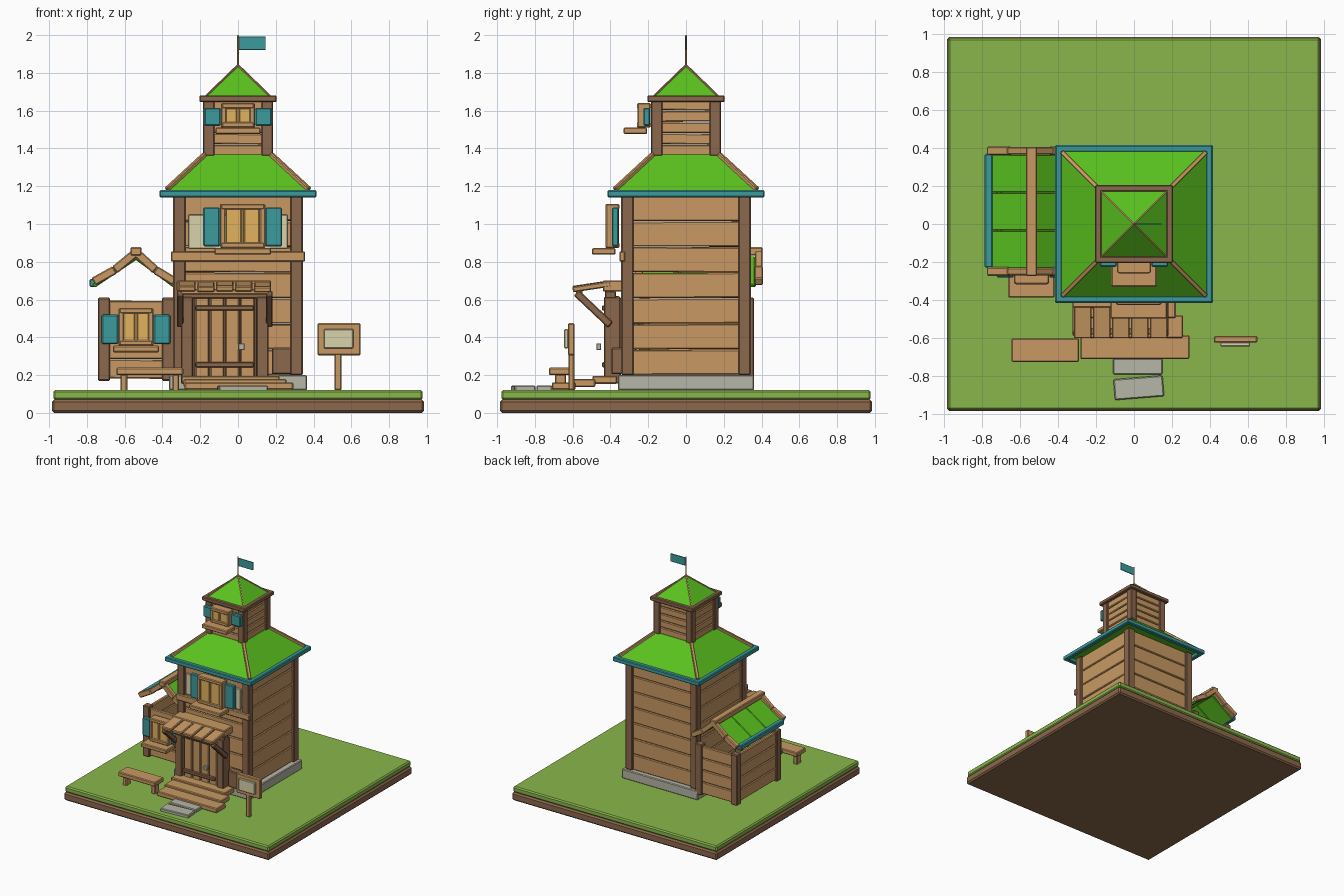
import bpy, bmesh, math, random
from mathutils import Vector, Matrix

random.seed(4)
cube = bpy.data.objects.get("Cube")
if cube:
    bpy.data.objects.remove(cube, do_unlink=True)


def material(name, red, green, blue):
    m = bpy.data.materials.new(name)
    m.use_nodes = True
    colour = [(c / 255) ** 2.2 for c in (red, green, blue)] + [1]
    m.diffuse_color = colour
    m.node_tree.nodes["Principled BSDF"].inputs["Base Color"].default_value = colour
    return m


GRASS = material("grass green", 136, 181, 77)
ROOF = material("roof green", 91, 194, 36)
TEAL = material("teal paint", 63, 154, 156)
TAN = material("tan plank", 199, 152, 99)
BROWN = material("brown timber", 139, 104, 77)
STONE = material("grey stone", 180, 180, 166)
AMBER = material("amber glass", 225, 178, 95)
CREAM = material("pale panel", 216, 209, 170)


def add_mesh(name, bm, mat):
    mesh = bpy.data.meshes.new(name)
    bm.to_mesh(mesh)
    bm.free()
    mesh.materials.append(mat)
    obj = bpy.data.objects.new(name, mesh)
    bpy.context.collection.objects.link(obj)
    return obj


def box(name, centre, size, mat, turn=None, bevel=0.006):
    bm = bmesh.new()
    bmesh.ops.create_cube(bm, size=1)
    bmesh.ops.scale(bm, vec=size, verts=bm.verts)
    obj = add_mesh(name, bm, mat)
    obj.matrix_world = Matrix.Translation(centre) @ (turn or Matrix()).to_4x4()
    mod = obj.modifiers.new("soft edge", 'BEVEL')
    mod.width = min(bevel, min(size) * 0.2)
    mod.segments = 1


def beam(name, a, b, width, height, mat):
    a, b = Vector(a), Vector(b)
    turn = (b - a).to_track_quat('X', 'Z').to_matrix()
    box(name, (a + b) / 2, ((b - a).length, width, height), mat, turn)


def plank_wall(name, a, b, low, high, count, thick=0.03):
    # Horizontal planks with narrow, slightly crooked gaps
    step = (high - low) / count
    for i in range(count):
        z = low + step * (i + 0.5)
        tilt = random.uniform(-0.002, 0.002)
        beam(name, (*a, z - tilt), (*b, z + tilt), thick, step - 0.003, TAN)


def pyramid(name, low_half, top_half, low, high):
    bm = bmesh.new()
    bmesh.ops.create_cone(bm, cap_ends=True, segments=4, depth=high - low,
                          radius1=low_half * math.sqrt(2), radius2=top_half * math.sqrt(2))
    bmesh.ops.rotate(bm, verts=bm.verts, matrix=Matrix.Rotation(math.pi / 4, 3, 'Z'))
    bmesh.ops.translate(bm, verts=bm.verts, vec=(0, 0, (low + high) / 2))
    bmesh.ops.remove_doubles(bm, verts=bm.verts, dist=0.0001)
    add_mesh(name, bm, ROOF)


def window(name, x, wall, low, w, h, shutter_h):
    mid = low + h / 2
    front = wall - 0.045
    for s in (-1, 1):
        box(name + "_stile", (x + s * (w / 2 - 0.015), front, mid), (0.03, 0.07, h), TAN)
        box(name + "_pane", (x + s * w * 0.2, front - 0.02, mid), (w * 0.34, 0.02, h - 0.05), AMBER)
        box(name + "_shutter", (x + s * (w / 2 + 0.045), wall - 0.03, low + 0.01 + shutter_h / 2),
            (0.088, 0.035, shutter_h), TEAL)
    box(name + "_mullion", (x, front, mid), (0.016, 0.064, h), TAN)
    for z in (low + 0.015, low + h - 0.015):
        box(name + "_rail", (x, front, z), (w - 0.01, 0.075, 0.03), TAN)
    box(name + "_sill", (x, wall - 0.09, low - 0.017), (w + 0.06, 0.125, 0.035), TAN)


def square_tower(name, post_at, post_w, low, high, count):
    # Four corner posts and four plank walls
    for sx, sy in ((-1, -1), (1, -1), (1, 1), (-1, 1)):
        box(name + "_post", (sx * post_at, sy * post_at, (low + high) / 2),
            (post_w, post_w, high - low), BROWN)
    for s in (-1, 1):
        side = s * post_at
        plank_wall(name + "_plank", (-post_at, side), (post_at, side), low, high, count)
        plank_wall(name + "_plank", (side, -post_at), (side, post_at), low, high, count)


def eave_and_hips(name, half, z, w, trim, hip, hip_low, hip_high, top_half, hip_w):
    for s in (-1, 1):
        beam(name + "_eave", (-half - w / 2, s * half, z), (half + w / 2, s * half, z), w, w, trim)
        beam(name + "_eave", (s * half, -half, z), (s * half, half, z), w, w, trim)
        for t in (-1, 1):
            beam(name + "_hip", (s * (half - w / 2), t * (half - w / 2), hip_low),
                 (s * top_half, t * top_half, hip_high), hip_w, hip_w, hip)


# Ground
box("earth_slab", (0, 0, 0.035), (1.97, 1.97, 0.07), BROWN, bevel=0.012)
box("grass_slab", (0, 0, 0.095), (1.956, 1.956, 0.05), GRASS, bevel=0.01)
box("stone_footing", (0, 0, 0.16), (0.73, 0.72, 0.08), STONE)

# Main tower and its roof
square_tower("tower", 0.31, 0.066, 0.2, 1.15, 7)
pyramid("tower_roof", 0.388, 0.175, 1.17, 1.368)
eave_and_hips("tower_roof", 0.396, 1.16, 0.038, TEAL, TAN, 1.182, 1.368, 0.175, 0.026)
box("front_band", (0, -0.337, 0.828), (0.71, 0.03, 0.055), TAN)
box("window_backing", (0, -0.334, 0.96), (0.525, 0.02, 0.18), CREAM)
window("tower_window", 0.025, -0.345, 0.872, 0.24, 0.235, 0.205)

# Upper turret, roof and flag
square_tower("turret", 0.155, 0.06, 1.36, 1.66, 5)
pyramid("turret_roof", 0.178, 0, 1.67, 1.84)
eave_and_hips("turret_roof", 0.188, 1.663, 0.034, BROWN, TAN, 1.675, 1.84, 0, 0.011)
window("turret_window", 0, -0.178, 1.51, 0.18, 0.13, 0.095)
box("flag_pole", (0, 0, 1.91), (0.009, 0.009, 0.18), TAN)
box("flag", (0.075, 0, 1.957), (0.142, 0.006, 0.07), TEAL)

# Side annex
left, right, front, back = -0.71, -0.37, -0.22, 0.33
for x in (left, right):
    for y in (front, back):
        box("annex_post", (x, y, 0.39), (0.064, 0.06, 0.44), BROWN)
for y in (front, back):
    plank_wall("annex_plank", (left, y), (right, y), 0.18, 0.595, 4)
plank_wall("annex_plank", (left, front), (left, back), 0.18, 0.595, 4)
window("annex_window", -0.54, -0.235, 0.355, 0.185, 0.2, 0.155)

# Annex gable roof: panels, barge boards, ridge and eave
ridge_x, ridge_z = -0.54, 0.84
for eave_x in (-0.765, -0.335):
    eave_z = 0.69
    for i in range(3):
        y = -0.135 + i * 0.2
        beam("annex_roof_panel", (ridge_x, y, ridge_z - 0.018), (eave_x, y, eave_z - 0.018),
             0.198, 0.022, ROOF)
    mid_x, mid_z = (ridge_x + eave_x) / 2, 0.757
    for y in (-0.25, 0.385):
        beam("barge_board_upper", (ridge_x, y, ridge_z + 0.01), (mid_x, y, mid_z), 0.04, 0.045, TAN)
        beam("barge_board_lower", (mid_x, y, mid_z), (eave_x, y, eave_z + 0.005), 0.045, 0.045, TAN)
box("annex_ridge", (ridge_x, 0.065, 0.855), (0.058, 0.68, 0.045), TAN)
beam("annex_eave", (-0.765, -0.23, 0.688), (-0.765, 0.37, 0.688), 0.042, 0.042, TEAL)

# Door with battens, frame and handle
door_x = -0.07
for i in range(4):
    box("door_plank", (door_x + (i - 1.5) * 0.08, -0.395, 0.4), (0.074, 0.04, 0.45), TAN)
box("door_backing", (door_x, -0.37, 0.4), (0.34, 0.03, 0.44), BROWN)
for z in (0.255, 0.555):
    box("door_batten", (door_x, -0.43, z), (0.31, 0.03, 0.028), BROWN)
box("door_handle", (0.018, -0.462, 0.35), (0.034, 0.026, 0.036), STONE, bevel=0.003)
box("door_lintel", (door_x, -0.4, 0.625), (0.47, 0.06, 0.04), BROWN)

# Porch posts, braces and plank awning
for s in (-1, 1):
    box("door_post", (door_x + s * 0.2, -0.39, 0.385), (0.064, 0.09, 0.46), BROWN)
    x = door_x + s * 0.235
    beam("awning_brace", (x, -0.4, 0.465), (x, -0.58, 0.635), 0.035, 0.04, BROWN)
box("awning_ledger", (door_x - 0.005, -0.37, 0.672), (0.5, 0.14, 0.06), TAN)
for i in range(5):
    x = door_x + (i - 2) * 0.1
    drop = random.uniform(0, 0.008)
    beam("awning_plank", (x, -0.4, 0.69 - drop), (x, -0.6, 0.66 - drop), 0.092, 0.03, TAN)
box("awning_front_beam", (door_x, -0.565, 0.642), (0.47, 0.035, 0.03), TAN)

# Three overlapping steps, crate and stepping stones
box("lower_step", (0.005, -0.648, 0.142), (0.575, 0.125, 0.04), TAN)
box("middle_step", (-0.015, -0.54, 0.158), (0.545, 0.12, 0.042), TAN)
box("upper_step", (-0.04, -0.43, 0.175), (0.52, 0.13, 0.042), TAN)
box("crate", (0.232, -0.365, 0.275), (0.105, 0.06, 0.14), BROWN)
box("near_stone", (0.02, -0.75, 0.13), (0.26, 0.085, 0.03), STONE)
box("far_stone", (0.025, -0.862, 0.13), (0.26, 0.11, 0.03), STONE, Matrix.Rotation(0.08, 3, 'Z'))

# Bench
box("bench_seat", (-0.467, -0.664, 0.22), (0.355, 0.125, 0.038), TAN)
for s in (-1, 1):
    box("bench_leg", (-0.467 + s * 0.137, -0.664, 0.16), (0.036, 0.06, 0.09), TAN)

# Notice board
box("notice_post", (0.53, -0.607, 0.22), (0.038, 0.032, 0.2), TAN)
box("notice_board", (0.535, -0.607, 0.39), (0.228, 0.036, 0.17), TAN)
box("notice_panel", (0.533, -0.634, 0.393), (0.157, 0.022, 0.102), CREAM)
